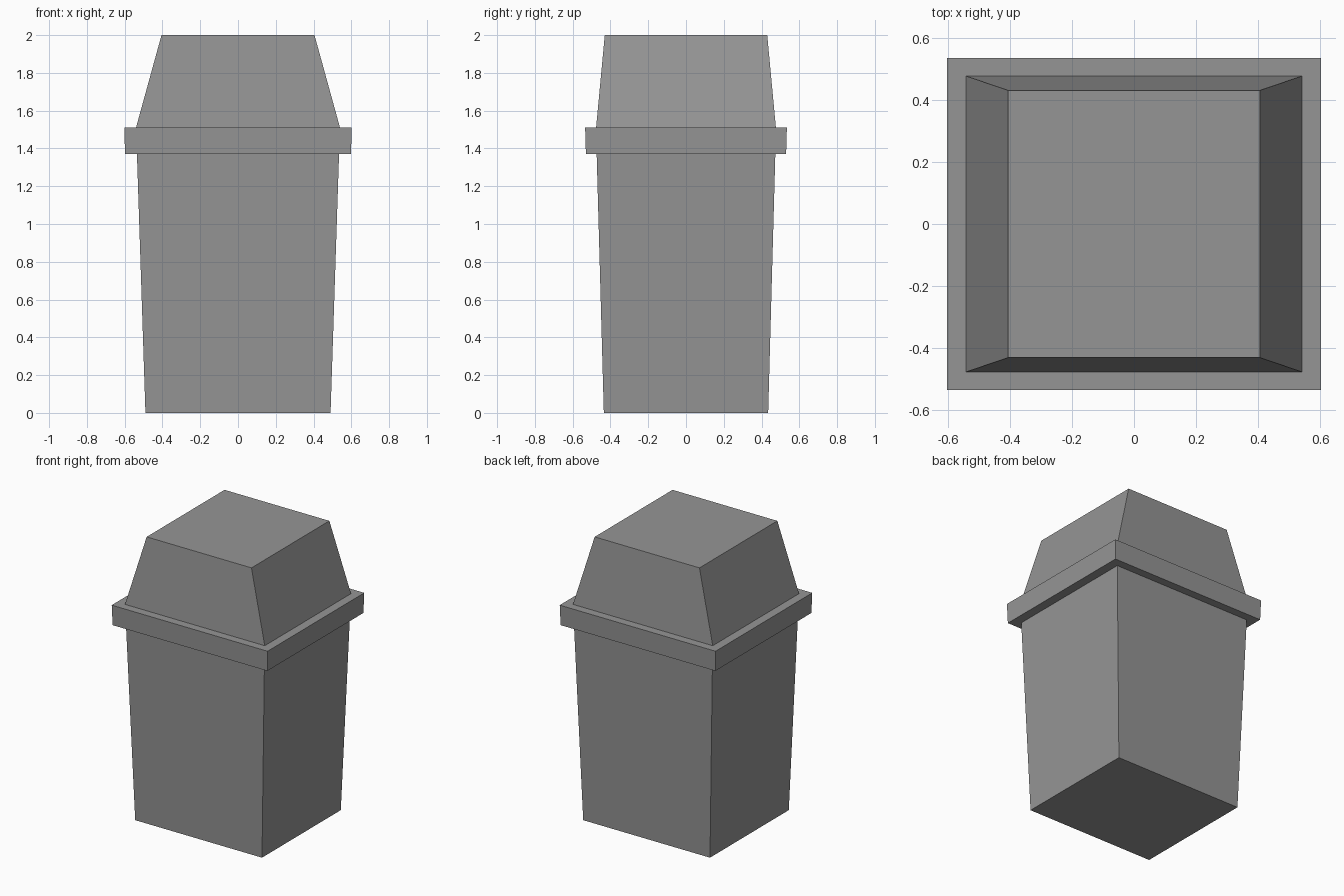
import bpy
import bmesh

cube = bpy.data.objects.get("Cube")
if cube:
    bpy.data.objects.remove(cube, do_unlink=True)

grey = bpy.data.materials.new("grey plastic")
grey.use_nodes = True
colour = (0.3, 0.3, 0.3, 1)
grey.diffuse_color = colour
grey.node_tree.nodes["Principled BSDF"].inputs["Base Color"].default_value = colour


def tapered_box(name, z0, half0, z1, half1):
    """Closed box whose bottom and top rectangles have their own half sizes."""
    bm = bmesh.new()
    bmesh.ops.create_cube(bm, size=2)
    for v in bm.verts:
        z, (hx, hy) = (z1, half1) if v.co.z > 0 else (z0, half0)
        v.co = (v.co.x * hx, v.co.y * hy, z)
    mesh = bpy.data.meshes.new(name)
    bm.to_mesh(mesh)
    bm.free()
    mesh.materials.append(grey)
    obj = bpy.data.objects.new(name, mesh)
    bpy.context.collection.objects.link(obj)
    return obj


# Bin body, widening upwards
tapered_box("bin_body", 0, (0.49, 0.435), 1.37, (0.535, 0.473))
# Overhanging rim
tapered_box("lid_rim", 1.37, (0.598, 0.53), 1.51, (0.602, 0.534))
# Sloped lid
tapered_box("lid_hood", 1.51, (0.54, 0.476), 2.0, (0.405, 0.43))
